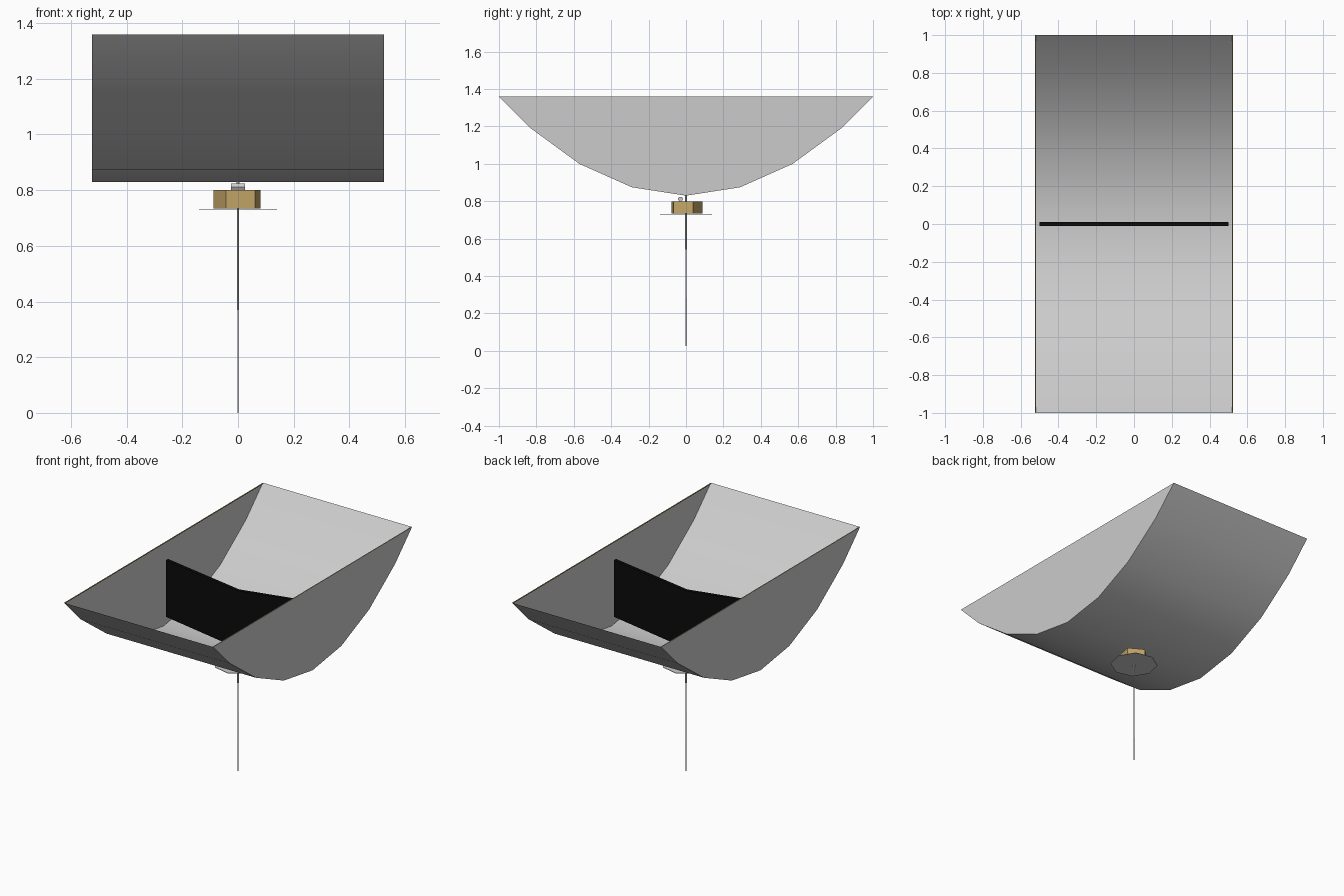
import bpy, math

if "Cube" in bpy.data.objects:
    bpy.data.objects.remove(bpy.data.objects["Cube"])

def mat(name, rgb):
    m = bpy.data.materials.new(name)
    m.diffuse_color = (*rgb, 1)
    m.use_nodes = True
    m.node_tree.nodes["Principled BSDF"].inputs["Base Color"].default_value = m.diffuse_color
    return m

gold = mat("gold", (0.55, 0.38, 0.14))
black = mat("black", (0.003, 0.003, 0.003))

def mesh(name, verts, faces, material=None):
    me = bpy.data.meshes.new(name)
    me.from_pydata(verts, [], faces)
    ob = bpy.data.objects.new(name, me)
    bpy.context.collection.objects.link(ob)
    if material:
        me.materials.append(material)
    return ob

def box(name, center, size, material=None):
    bpy.ops.mesh.primitive_cube_add(size=1, location=center)
    ob = bpy.context.object
    ob.name = name
    ob.scale = size
    if material:
        ob.data.materials.append(material)
    return ob

def cone(name, sides, r1, r2, z0, z1, turn=0, material=None):
    bpy.ops.mesh.primitive_cone_add(vertices=sides, radius1=r1, radius2=r2, depth=z1 - z0,
                                    location=(0, 0, (z0 + z1) / 2), rotation=(0, 0, turn))
    ob = bpy.context.object
    ob.name = name
    if material:
        ob.data.materials.append(material)
    return ob

# Curved reflector sheet
half = [(0.29, 0.875), (0.57, 1.0), (0.83, 1.19), (1.0, 1.36)]
profile = [(-y, z) for y, z in reversed(half)] + [(0, 0.83)] + half
n = len(profile)
W = 0.525
trough = mesh("reflector_trough",
              [(x, y, z) for x in (-W, W) for y, z in profile],
              [(i, i + 1, n + i + 1, n + i) for i in range(n - 1)])
for p in trough.data.polygons:
    p.use_smooth = True

# End walls with thin gold rims
for s, side in ((-1, "left"), (1, "right")):
    order = list(range(n)) if s < 0 else list(range(n))[::-1]
    mesh(side + "_end_wall", [(s * W, y, z) for y, z in profile], [order[::-1]])
    box(side + "_rim", (s * (W - 0.003), 0, 1.3575), (0.005, 1.99, 0.004), gold)

# Two black absorber panels dipping to the middle
t = 0.011
for s, side in ((-1, "left"), (1, "right")):
    outline = [(0, 0.835), (s * 0.5, 0.9), (s * 0.5, 1.26), (0, 1.2)]
    v = [(x, y, z) for y in (-t, t) for x, z in outline]
    f = [(0, 1, 2, 3), (7, 6, 5, 4)] + [(i, i + 4, (i + 1) % 4 + 4, (i + 1) % 4) for i in range(4)]
    if s < 0:
        f = [q[::-1] for q in f]
    mesh(side + "_absorber_panel", v, f, black)

# Pivot under the trough
bpy.ops.mesh.primitive_cylinder_add(vertices=6, radius=0.014, depth=0.05,
                                    location=(0, -0.03, 0.812), rotation=(0, math.pi / 2, 0))
bpy.context.object.name = "pivot_pin"
cone("pivot_stem", 6, 0.006, 0.006, 0.795, 0.832)

# Five-sided hub and flat base disc
cone("hub", 5, 0.09, 0.09, 0.735, 0.80, math.radians(7), gold)
cone("hub_disc", 8, 0.142, 0.142, 0.730, 0.733, math.radians(10))

# Slender tapering pole
cone("pole", 6, 0.0012, 0.005, 0, 0.735)
